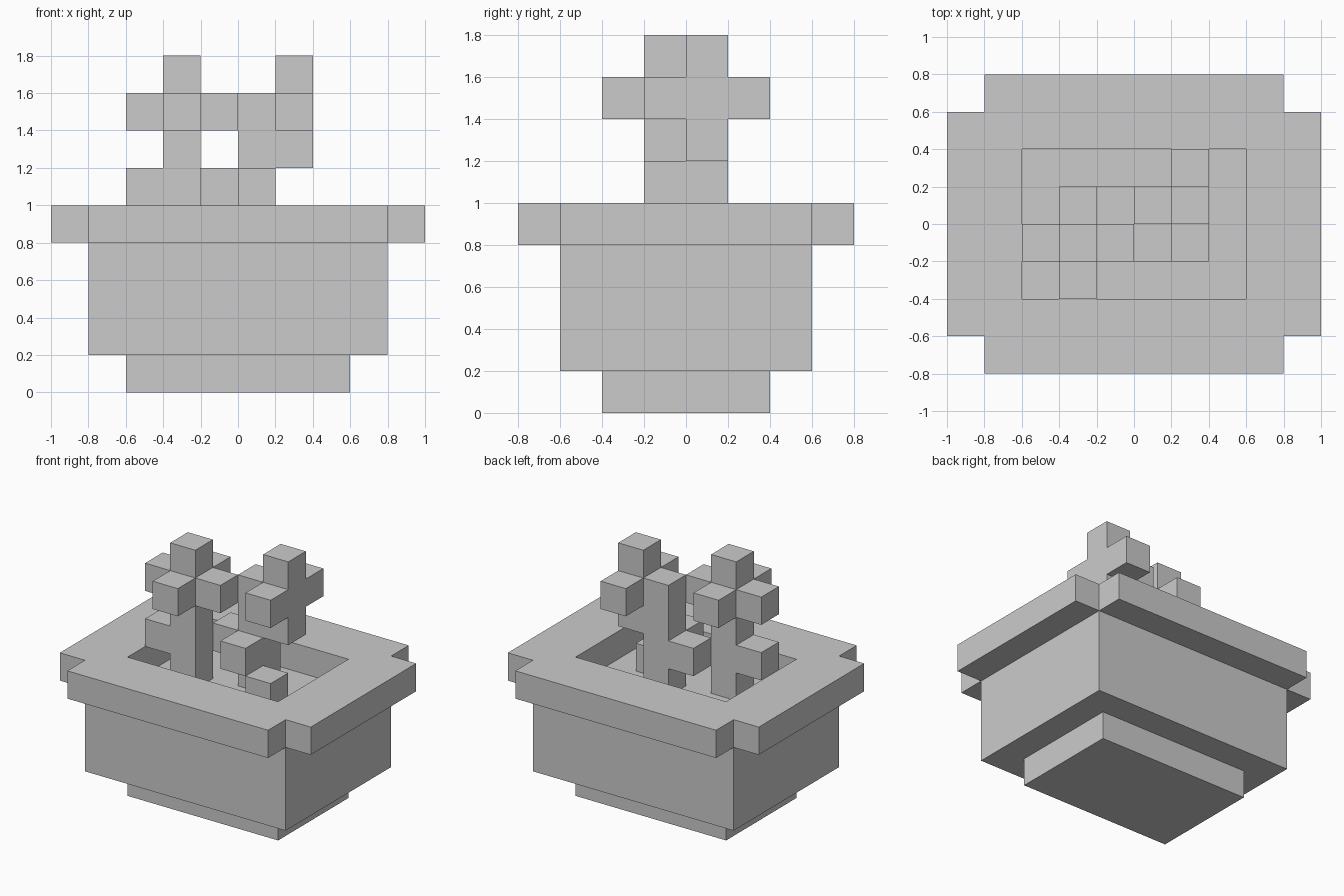
import bpy, bmesh
from mathutils import Vector

if "Cube" in bpy.data.objects:
    bpy.data.objects.remove(bpy.data.objects["Cube"])

U = 0.2  # size of one cube


def block(x0, x1, y0, y1, z0, z1):
    """Set of grid cells filling a box given in cube units."""
    return {(x, y, z) for x in range(x0, x1)
            for y in range(y0, y1) for z in range(z0, z1)}


parts = {
    # Pot
    "pot_foot": block(-3, 3, -2, 2, 0, 1),
    "pot_body": block(-4, 4, -3, 3, 1, 4),
    "pot_rim": (block(-5, 5, -3, 3, 4, 5) | block(-4, 4, -4, 4, 4, 5))
               - block(-3, 3, -2, 2, 4, 5),
    # Upright flower: stem, side leaf, four petals and a top
    "left_flower": block(-2, -1, -1, 0, 4, 9) | {(-3, -1, 5)}
                   | block(-3, 0, -1, 0, 7, 8) | block(-2, -1, -2, 1, 7, 8),
    # Flower facing sideways: stem, two leaves, flat cross head
    "right_flower": block(0, 1, 0, 1, 4, 8) | {(-1, 0, 5), (0, -1, 5)}
                    | block(1, 2, 0, 1, 6, 9) | block(1, 2, -1, 2, 7, 8),
    # Small sprout in the soil
    "sprout": {(1, -1, 4)},
}
filled = set().union(*parts.values())


def build(name, cells):
    """Make one mesh from cells, leaving out faces buried in the model."""
    bm = bmesh.new()
    verts = {}
    for c in sorted(cells):
        for axis in range(3):
            for side in (0, 1):
                n = list(c)
                n[axis] += 2 * side - 1
                if tuple(n) in filled:
                    continue
                a, b = (axis + 1) % 3, (axis + 2) % 3
                loop = []
                for da, db in ((0, 0), (1, 0), (1, 1), (0, 1)):
                    p = list(c)
                    p[axis] += side
                    p[a] += da
                    p[b] += db
                    p = tuple(p)
                    if p not in verts:
                        verts[p] = bm.verts.new(Vector(p) * U)
                    loop.append(verts[p])
                bm.faces.new(loop if side else loop[::-1])
    # Merge flat areas into large faces
    bmesh.ops.dissolve_limit(bm, angle_limit=0.01, verts=bm.verts[:], edges=bm.edges[:])
    mesh = bpy.data.meshes.new(name)
    bm.to_mesh(mesh)
    bm.free()
    bpy.context.collection.objects.link(bpy.data.objects.new(name, mesh))


for name, cells in parts.items():
    build(name, cells)
